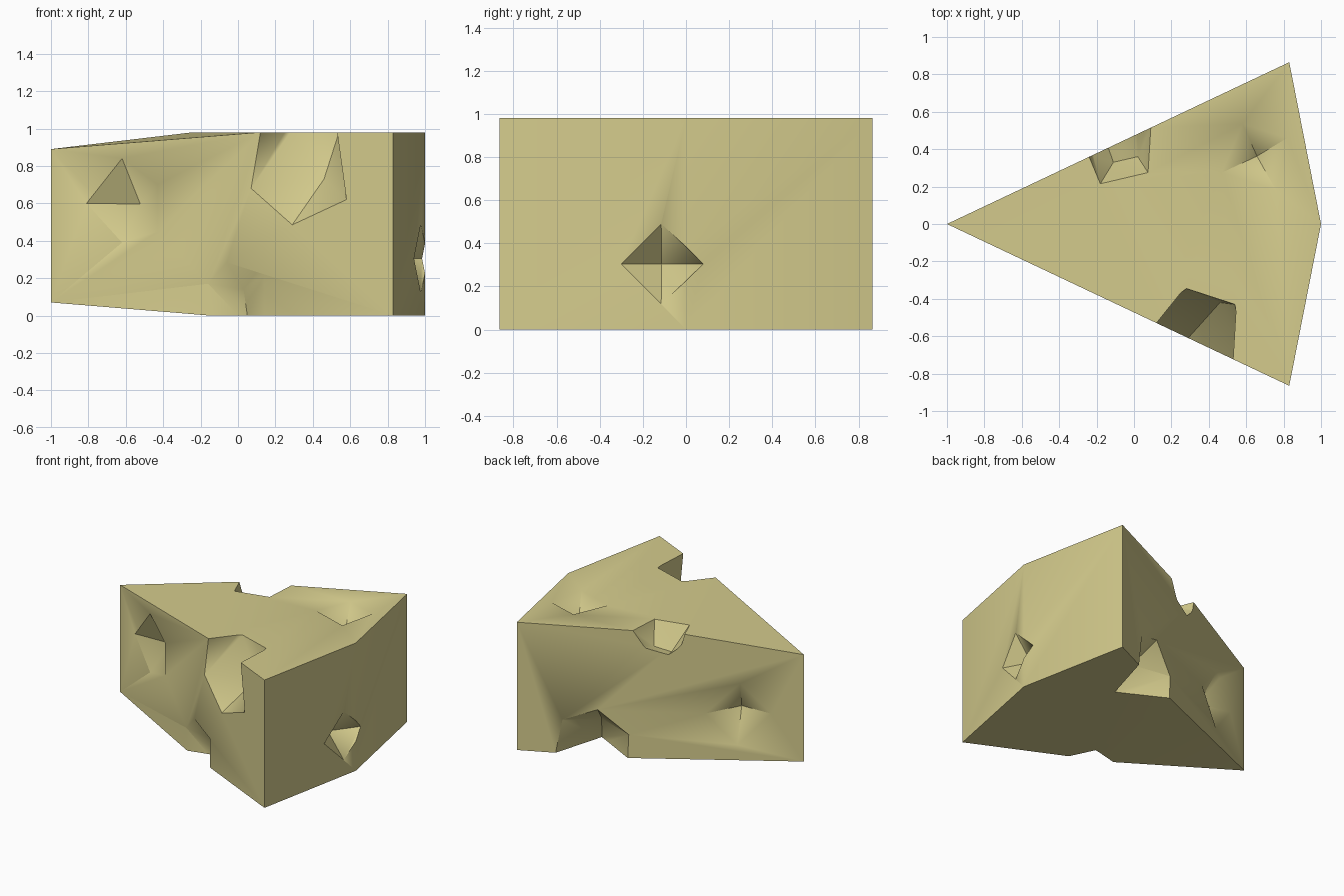
import bpy, bmesh, math
from mathutils import Vector

if "Cube" in bpy.data.objects:
    bpy.data.objects.remove(bpy.data.objects["Cube"])

H = 0.98                      # wedge height
SLOPE = 0.865 / 1.83          # half-width growth along x
FOLD = 0.17 / 0.865           # slant of the rind side


def front(x, z):
    return Vector((x, -SLOPE * (x + 1), z))


def back(x, z):
    return Vector((x, SLOPE * (x + 1), z))


def rind(y, z):
    return Vector((1 - FOLD * abs(y), y, z))


def top(x, y):
    return Vector((x, y, H))


def bottom(x, y):
    return Vector((x, y, 0))


# Outer planes of the wedge: (outward normal, point on plane)
TIP = Vector((-1, 0, 0))
PLANES = [(Vector((0, 0, 1)), top(0, 0)), (Vector((0, 0, -1)), bottom(0, 0))]
for s in (-1, 1):
    PLANES.append((Vector((-SLOPE, s, 0)).normalized(), TIP))
    PLANES.append((Vector((1, s * FOLD, 0)).normalized(), Vector((1, 0, 0))))


def hull_object(name, points):
    bm = bmesh.new()
    for p in points:
        bm.verts.new(p)
    bmesh.ops.remove_doubles(bm, verts=bm.verts, dist=1e-5)
    res = bmesh.ops.convex_hull(bm, input=bm.verts)
    junk = [g for g in res["geom_interior"] if isinstance(g, bmesh.types.BMVert)]
    bmesh.ops.delete(bm, geom=junk, context='VERTS')
    loose = [v for v in bm.verts if not v.link_faces]
    bmesh.ops.delete(bm, geom=loose, context='VERTS')
    bmesh.ops.dissolve_limit(bm, angle_limit=0.002, verts=bm.verts, edges=bm.edges)
    bmesh.ops.recalc_face_normals(bm, faces=bm.faces)
    me = bpy.data.meshes.new(name)
    bm.to_mesh(me)
    bm.free()
    ob = bpy.data.objects.new(name, me)
    bpy.context.collection.objects.link(ob)
    return ob


def pushed_out(p):
    """Move a rim point off every outer plane it lies on."""
    q = p.copy()
    for n, o in PLANES:
        if abs(n.dot(p - o)) < 0.015:
            q += n * 0.05
    return q


def pit(rim, normal, depth):
    """Rim plus one apex below its centre."""
    c = sum(rim, Vector()) / len(rim)
    return rim + [c - Vector(normal).normalized() * depth]


# Wedge body, tapering a little towards the tip
body = [Vector((-1, 0, 0.07)), Vector((-1, 0, 0.89)),
        back(-0.24, H), front(0.12, H), front(-0.15, 0), back(0.123, 0)]
for z in (0, H):
    body += [rind(-0.865, z), rind(0, z), rind(0.865, z)]
cheese = hull_object("cheese_wedge", body)

# Holes
holes = [
    # front, near tip
    pit([front(-0.62, 0.84), front(-0.43, 0.70), front(-0.43, 0.45),
         front(-0.62, 0.39), front(-0.81, 0.60)], (-SLOPE, -1, 0), 0.14),
    # front top edge
    [front(0.12, H), front(0.07, 0.68), front(0.29, 0.485), front(0.58, 0.62),
     front(0.53, H), top(0.28, -0.345), top(0.54, -0.43), Vector((0.46, -0.42, 0.73))],
    # front bottom edge
    [front(-0.15, 0), front(-0.16, 0.17), front(-0.06, 0.285), front(0.14, 0.22),
     front(0.14, 0), bottom(0.05, -0.354), Vector((0.03, -0.385, 0.14))],
    # rind
    pit([rind(-0.3, 0.305), rind(-0.115, 0.49), rind(0.08, 0.305),
         rind(-0.115, 0.12)], (1, 0, 0), 0.13),
    # top
    pit([top(0.58, 0.535), top(0.82, 0.46), top(0.76, 0.18), top(0.47, 0.275)],
        (0, 0, 1), 0.13),
    # back, near tip
    pit([back(-0.594, 0.633), back(-0.37, 0.383), back(-0.575, 0.161),
         back(-0.792, 0.419)], (-SLOPE, 1, 0), 0.14),
    # back bottom edge
    [back(0.583, 0), back(0.539, 0.257), back(0.315, 0.354), back(0.116, 0.179),
     back(0.123, 0), bottom(0.468, 0.352), Vector((0.40, 0.45, 0.2))],
    # back top edge
    [back(-0.24, H), back(-0.22, 0.9), back(-0.133, 0.825), back(0.02, 0.866),
     back(0.09, H), top(-0.18, 0.215), top(0.075, 0.275),
     Vector((-0.11, 0.33, 0.80)), Vector((0.02, 0.36, 0.82))],
]

bpy.context.view_layer.objects.active = cheese
for i, pts in enumerate(holes):
    cutter = hull_object("hole_cutter", pts + [pushed_out(p) for p in pts])
    cutter.hide_render = True
    mod = cheese.modifiers.new("hole", 'BOOLEAN')
    mod.operation = 'DIFFERENCE'
    mod.solver = 'EXACT'
    mod.object = cutter
    bpy.ops.object.modifier_apply(modifier=mod.name)
    bpy.data.objects.remove(cutter)

# Colour and shading
mat = bpy.data.materials.new("pale cheese yellow")
mat.diffuse_color = (0.66, 0.60, 0.265, 1)
mat.use_nodes = True
mat.node_tree.nodes["Principled BSDF"].inputs["Base Color"].default_value = mat.diffuse_color
cheese.data.materials.clear()
cheese.data.materials.append(mat)
for p in cheese.data.polygons:
    p.material_index = 0
cheese.select_set(True)
bpy.ops.object.shade_smooth_by_angle(angle=math.radians(45))
